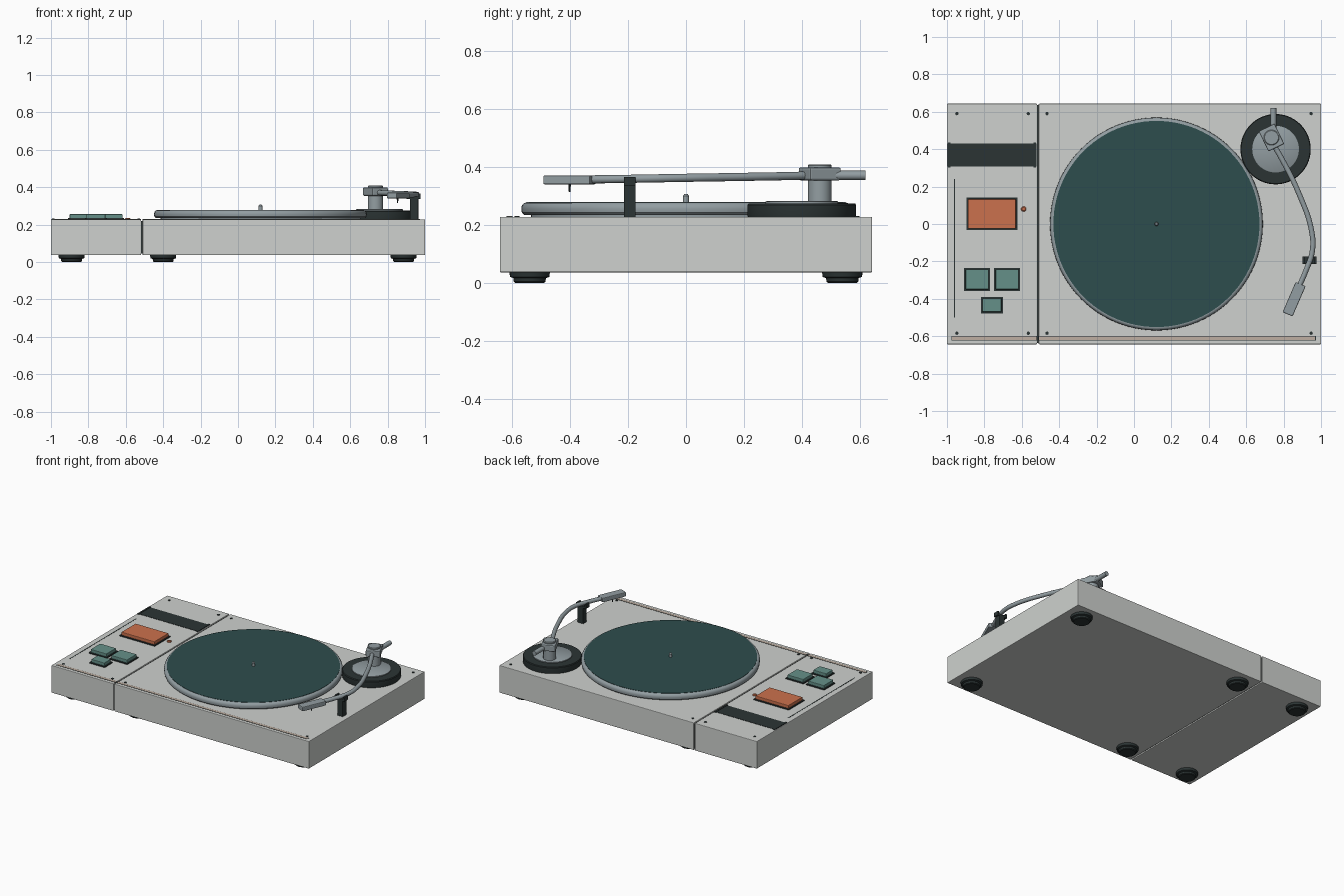
import bpy, bmesh, math
from mathutils import Matrix

cube = bpy.data.objects.get("Cube")
if cube:
    bpy.data.objects.remove(cube)


def material(name, r, g, b):
    m = bpy.data.materials.new(name)
    m.use_nodes = True
    m.diffuse_color = (r, g, b, 1)
    node = next(n for n in m.node_tree.nodes if n.type == "BSDF_PRINCIPLED")
    node.inputs["Base Color"].default_value = (r, g, b, 1)
    return m


SHELL = material("light grey shell", 0.62, 0.64, 0.62)
DARK = material("charcoal", 0.024, 0.034, 0.034)
METAL = material("brushed metal", 0.29, 0.34, 0.36)
MAT = material("dark teal mat", 0.027, 0.074, 0.074)
TEAL = material("teal button", 0.13, 0.28, 0.25)
ORANGE = material("orange", 0.60, 0.165, 0.075)
BEIGE = material("beige trim", 0.52, 0.43, 0.36)
TOP = 0.228


def finish(name, bm, mat, smooth=False):
    bmesh.ops.recalc_face_normals(bm, faces=bm.faces)
    mesh = bpy.data.meshes.new(name)
    bm.to_mesh(mesh)
    bm.free()
    mesh.materials.append(mat)
    ob = bpy.data.objects.new(name, mesh)
    bpy.context.collection.objects.link(ob)
    if smooth:
        smooth_edges(ob)
    return ob


def smooth_edges(ob):
    bpy.ops.object.select_all(action="DESELECT")
    ob.select_set(True)
    bpy.context.view_layer.objects.active = ob
    bpy.ops.object.shade_smooth_by_angle(angle=math.radians(35))


def box(name, mat, x, y, z, bevel=0.0, turn=0.0):
    """Box from (low, high) ranges, turned about its own vertical axis."""
    bm = bmesh.new()
    bmesh.ops.create_cube(bm, size=1)
    bmesh.ops.scale(bm, vec=[b - a for a, b in (x, y, z)], verts=bm.verts)
    if bevel:
        bmesh.ops.bevel(bm, geom=bm.edges[:], offset=bevel, segments=2,
                        profile=0.5, affect="EDGES")
    bmesh.ops.rotate(bm, matrix=Matrix.Rotation(turn, 3, "Z"), verts=bm.verts)
    bmesh.ops.translate(bm, vec=[(a + b) / 2 for a, b in (x, y, z)], verts=bm.verts)
    return finish(name, bm, mat)


def lathe(name, mat, centre, profile, sides=64):
    """Turn a (radius, height) profile into a capped solid."""
    bm = bmesh.new()
    rings = []
    for r, z in profile:
        rings.append([bm.verts.new((centre[0] + r * math.cos(math.tau * i / sides),
                                    centre[1] + r * math.sin(math.tau * i / sides), z))
                      for i in range(sides)])
    for low, high in zip(rings, rings[1:]):
        for i in range(sides):
            j = (i + 1) % sides
            bm.faces.new((low[i], low[j], high[j], high[i]))
    bm.faces.new(rings[0])
    bm.faces.new(rings[-1])
    return finish(name, bm, mat, True)


def tube(name, mat, points, radius):
    curve = bpy.data.curves.new(name, "CURVE")
    curve.dimensions = "3D"
    curve.bevel_depth = radius
    curve.bevel_resolution = 4
    curve.use_fill_caps = True
    spline = curve.splines.new("BEZIER")
    spline.bezier_points.add(len(points) - 1)
    for bp, co in zip(spline.bezier_points, points):
        bp.co = co
        bp.handle_left_type = bp.handle_right_type = "AUTO"
    curve.materials.append(mat)
    ob = bpy.data.objects.new(name, curve)
    bpy.context.collection.objects.link(ob)
    bpy.ops.object.select_all(action="DESELECT")
    ob.select_set(True)
    bpy.context.view_layer.objects.active = ob
    bpy.ops.object.convert(target="MESH")
    smooth_edges(bpy.context.object)


# Two-part plinth with front trim strips
for side, x0, x1 in (("control", -1, -0.518), ("deck", -0.510, 1)):
    box(side + "_plinth", SHELL, (x0, x1), (-0.643, 0.643), (0.036, TOP), 0.004)
    t0, t1 = max(x0, -0.975), min(x1, 0.972)
    box(side + "_trim_line", DARK, (t0, t1), (-0.622, -0.598), (TOP - 0.002, TOP + 0.001))
    box(side + "_front_trim", BEIGE, (t0 + 0.003, t1 - 0.003), (-0.619, -0.601),
        (TOP - 0.002, TOP + 0.002))
box("seam_core", DARK, (-0.53, -0.50), (-0.635, 0.635), (0.045, TOP - 0.008))

# Feet
for x in (-0.89, -0.40, 0.885):
    for y in (-0.54, 0.54):
        lathe("foot", DARK, (x, y), [(0.05, 0), (0.055, 0.004), (0.056, 0.016),
                                     (0.068, 0.020), (0.07, 0.038)], 32)

# Corner screws
for x in (-0.947, -0.565, -0.465, 0.947):
    for y in (-0.584, 0.59):
        lathe("screw", DARK, (x, y), [(0.009, TOP - 0.002), (0.009, TOP + 0.003)], 12)

# Control panel: band, slot and framed push buttons
box("dark_band", DARK, (-0.996, -0.522), (0.308, 0.43), (TOP - 0.004, TOP + 0.002))
for x in (-0.988, -0.530):
    box("band_end_cap", DARK, (x - 0.006, x + 0.006), (0.302, 0.437), (TOP, TOP + 0.004))
box("slider_slot", DARK, (-0.963, -0.957), (-0.50, 0.24), (TOP - 0.002, TOP + 0.001))


def button(name, mat, x, y):
    grow = lambda r, d: (r[0] - d, r[1] + d)
    box(name + "_frame", DARK, grow(x, 0.003), grow(y, 0.003), (TOP - 0.002, TOP + 0.007))
    box(name, mat, grow(x, -0.005), grow(y, -0.005), (TOP, 0.256), 0.004)


button("start_button", ORANGE, (-0.893, -0.627), (-0.03, 0.138))
button("left_speed_button", TEAL, (-0.905, -0.772), (-0.355, -0.238))
button("right_speed_button", TEAL, (-0.745, -0.612), (-0.355, -0.238))
button("small_button", TEAL, (-0.816, -0.704), (-0.475, -0.392))
lathe("indicator_light", ORANGE, (-0.59, 0.08),
      [(0.014, TOP - 0.002), (0.014, 0.232), (0.009, 0.236)], 20)

# Platter, mat and spindle
hub = (0.12, 0)
lathe("platter", METAL, hub, [(0.535, TOP - 0.002), (0.535, 0.234), (0.558, 0.234),
                              (0.567, 0.242), (0.569, 0.255), (0.567, 0.267),
                              (0.560, 0.275), (0.553, 0.277)], 96)
lathe("platter_mat", MAT, hub, [(0.551, 0.270), (0.551, 0.279)], 96)
lathe("spindle", METAL, hub, [(0.011, 0.27), (0.011, 0.300), (0.006, 0.306)], 16)

# Tonearm base, post and pivot
base = (0.757, 0.40)
post = (0.735, 0.462)
lathe("arm_base", DARK, base, [(0.186, TOP - 0.002), (0.188, 0.236), (0.188, 0.269),
                               (0.184, 0.274)], 72)
lathe("arm_base_plate", METAL, base, [(0.125, 0.27), (0.125, 0.280), (0.122, 0.282)], 64)
lathe("arm_post", METAL, post, [(0.041, 0.275), (0.041, 0.405), (0.037, 0.409)], 32)
box("pivot_block", METAL, (0.688, 0.782), (0.402, 0.522), (0.354, 0.398), 0.006, 0.45)
tube("rear_stub", METAL, [(0.745, 0.47, 0.371), (0.745, 0.62, 0.371)], 0.016)

# Curved arm, headshell and needle
tube("tonearm", METAL, [(0.735, 0.44, 0.371), (0.778, 0.37, 0.369), (0.885, 0.155, 0.365),
                        (0.948, -0.03, 0.362), (0.954, -0.14, 0.360),
                        (0.915, -0.26, 0.358), (0.875, -0.35, 0.357)], 0.014)
box("headshell", METAL, (0.827, 0.885), (-0.49, -0.314), (0.340, 0.371), 0.005, -0.41)
lathe("needle", DARK, (0.853, -0.402), [(0.003, 0.314), (0.005, 0.345)], 10)

# Arm rest with a forked top
box("arm_rest_post", DARK, (0.920, 0.964), (-0.215, -0.174), (TOP - 0.002, 0.348), 0.003)
box("arm_rest_cradle", DARK, (0.900, 0.976), (-0.215, -0.174), (0.336, 0.350), 0.002)
for x in (0.906, 0.970):
    box("arm_rest_prong", DARK, (x - 0.006, x + 0.006), (-0.215, -0.174), (0.345, 0.366), 0.002)
